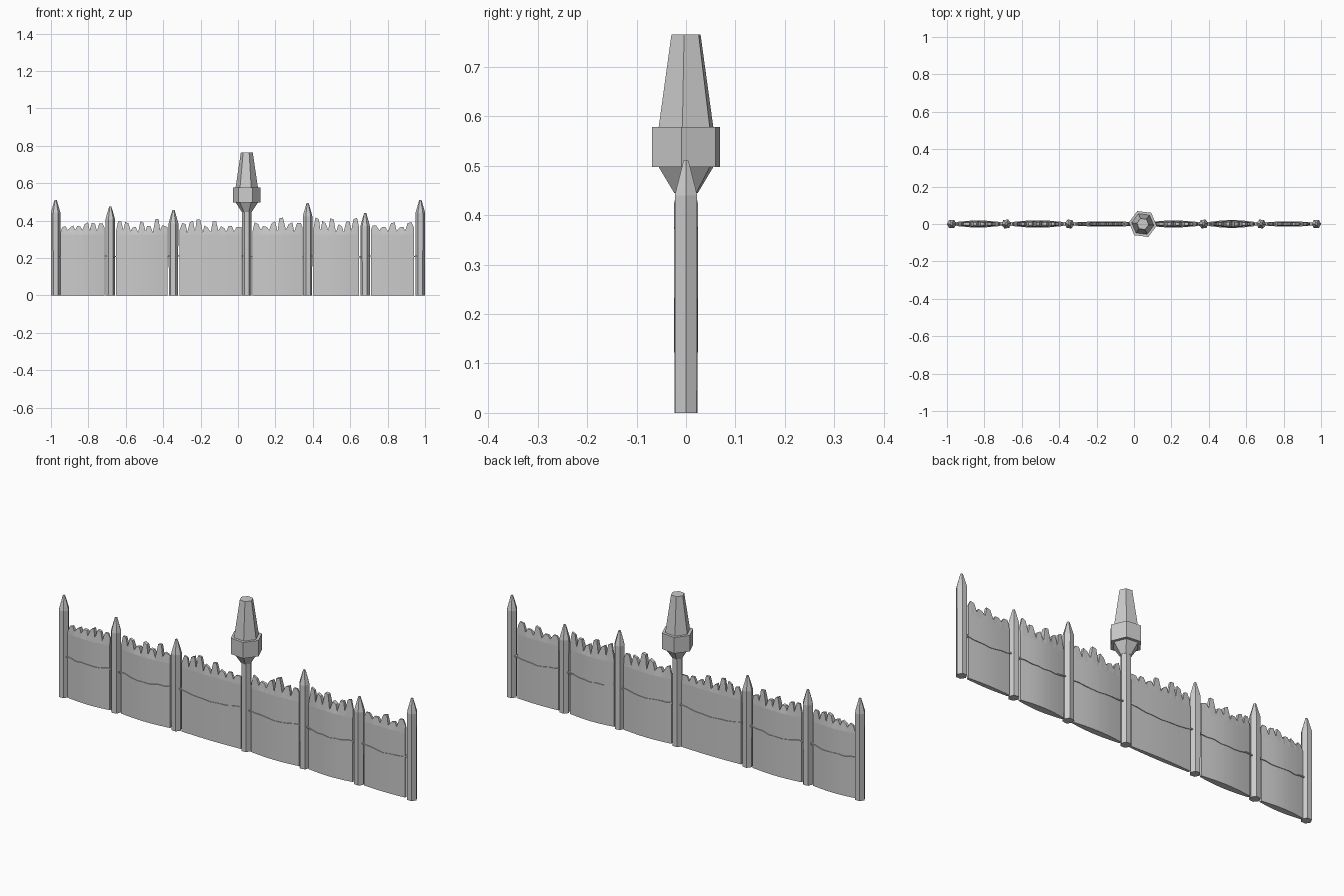
import bpy, bmesh, math, random
from mathutils import Vector

cube = bpy.data.objects.get("Cube")
if cube:
    bpy.data.objects.remove(cube, do_unlink=True)
rng = random.Random(4)

# One plain grey for everything
grey = bpy.data.materials.new("weathered grey")
grey.use_nodes = True
colour = (0.6, 0.6, 0.6, 1)
grey.diffuse_color = colour
grey.node_tree.nodes["Principled BSDF"].inputs["Base Color"].default_value = colour
grey.node_tree.nodes["Principled BSDF"].inputs["Roughness"].default_value = 0.9


def finish(bm, name):
    bmesh.ops.recalc_face_normals(bm, faces=bm.faces)
    mesh = bpy.data.meshes.new(name)
    bm.to_mesh(mesh)
    bm.free()
    mesh.materials.append(grey)
    obj = bpy.data.objects.new(name, mesh)
    bpy.context.collection.objects.link(obj)
    return obj


def loft(bm, rings):
    """Skin a list of closed point loops and cap both ends."""
    loops = [[bm.verts.new(p) for p in ring] for ring in rings]
    n = len(loops[0])
    for a, b in zip(loops, loops[1:]):
        for i in range(n):
            j = (i + 1) % n
            bm.faces.new((a[i], a[j], b[j], b[i]))
    bm.faces.new(loops[0])
    bm.faces.new(loops[-1])


def hex_column(name, x, profile, turn):
    """Six-sided column from (radius, height) pairs."""
    angles = [math.radians(turn + 60 * k) for k in range(6)]
    bm = bmesh.new()
    loft(bm, [[(x + r * math.cos(a), r * math.sin(a), z) for a in angles]
              for r, z in profile])
    return finish(bm, name)


# Sharpened posts: x, height, turn
posts = [(-0.975, 0.51, 0), (-0.683, 0.476, 8), (-0.345, 0.456, -6),
         (0.372, 0.493, 10), (0.68, 0.44, -8), (0.975, 0.51, 0)]
for i, (x, h, turn) in enumerate(posts):
    profile = [(0.025, 0), (0.026, h - 0.07), (0.022, h - 0.055), (0.006, h)]
    hex_column(f"post_{i + 1}", x, profile, turn)

# Lamp post with its flared, collared head
lamp_x = 0.047
hex_column("lamp_post", lamp_x, [(0.025, 0), (0.025, 0.46)], 0)
hex_column("lamp_flare", lamp_x, [(0.026, 0.445), (0.06, 0.497)], -7)
hex_column("lamp_collar", lamp_x, [(0.075, 0.497), (0.075, 0.578)], -7)
hex_column("lamp_top", lamp_x, [(0.06, 0.578), (0.032, 0.765)], -7)


def half_depth(u, bulge):
    return 0.006 + bulge * math.sin(math.pi * u)


def panel(name, x0, x1, bulge):
    """Bulging wall of joined stakes with ragged, blunt tops."""
    count = round((x1 - x0) / 0.042)
    width = (x1 - x0) / count
    columns = []
    for k in range(count):
        left = x0 + k * width
        peak = rng.choice((0.37, 0.39, 0.41)) + rng.uniform(-0.006, 0.006)
        tilt = rng.uniform(-0.006, 0.006)
        shift = rng.uniform(-0.08, 0.08)
        valley = rng.uniform(0.335, 0.352)
        columns += [(left, valley),
                    (left + width * (0.28 + shift), peak - tilt),
                    (left + width * (0.72 + shift), peak + tilt)]
    columns.append((x1, 0.365))
    rings = []
    for x, top in columns:
        d = half_depth((x - x0) / (x1 - x0), bulge)
        tip = d * 0.55 if top > 0.355 else d * 0.85
        rings.append([(x, -d, 0), (x, -d, 0.325), (x, -tip, top),
                      (x, tip, top), (x, d, 0.325), (x, d, 0)])
    bm = bmesh.new()
    loft(bm, rings)
    finish(bm, name)


def tie(name, x0, x1, bulge):
    """Thin rope round the wall, sagging a little and reaching both posts."""
    steps = 8
    rings = []
    for k in range(steps + 1):
        u = k / steps
        x = x0 - 0.014 + (x1 - x0 + 0.028) * u
        z = 0.21 - 0.012 * math.sin(math.pi * u) + rng.uniform(-0.004, 0.004)
        d = half_depth(u, bulge) + 0.003
        rings.append([(x, -d, z - 0.003), (x, -d, z + 0.003),
                      (x, d, z + 0.003), (x, d, z - 0.003)])
    bm = bmesh.new()
    loft(bm, rings)
    finish(bm, name)


# Wall panels between the posts: left edge, right edge, bulge
panels = [(-0.95, -0.715, 0.01), (-0.652, -0.377, 0.011), (-0.313, 0.02, 0.005),
          (0.078, 0.345, 0.01), (0.4, 0.647, 0.012), (0.71, 0.94, 0.005)]
for i, (x0, x1, bulge) in enumerate(panels):
    panel(f"stake_wall_{i + 1}", x0, x1, bulge)
    tie(f"wall_rope_{i + 1}", x0, x1, bulge)
